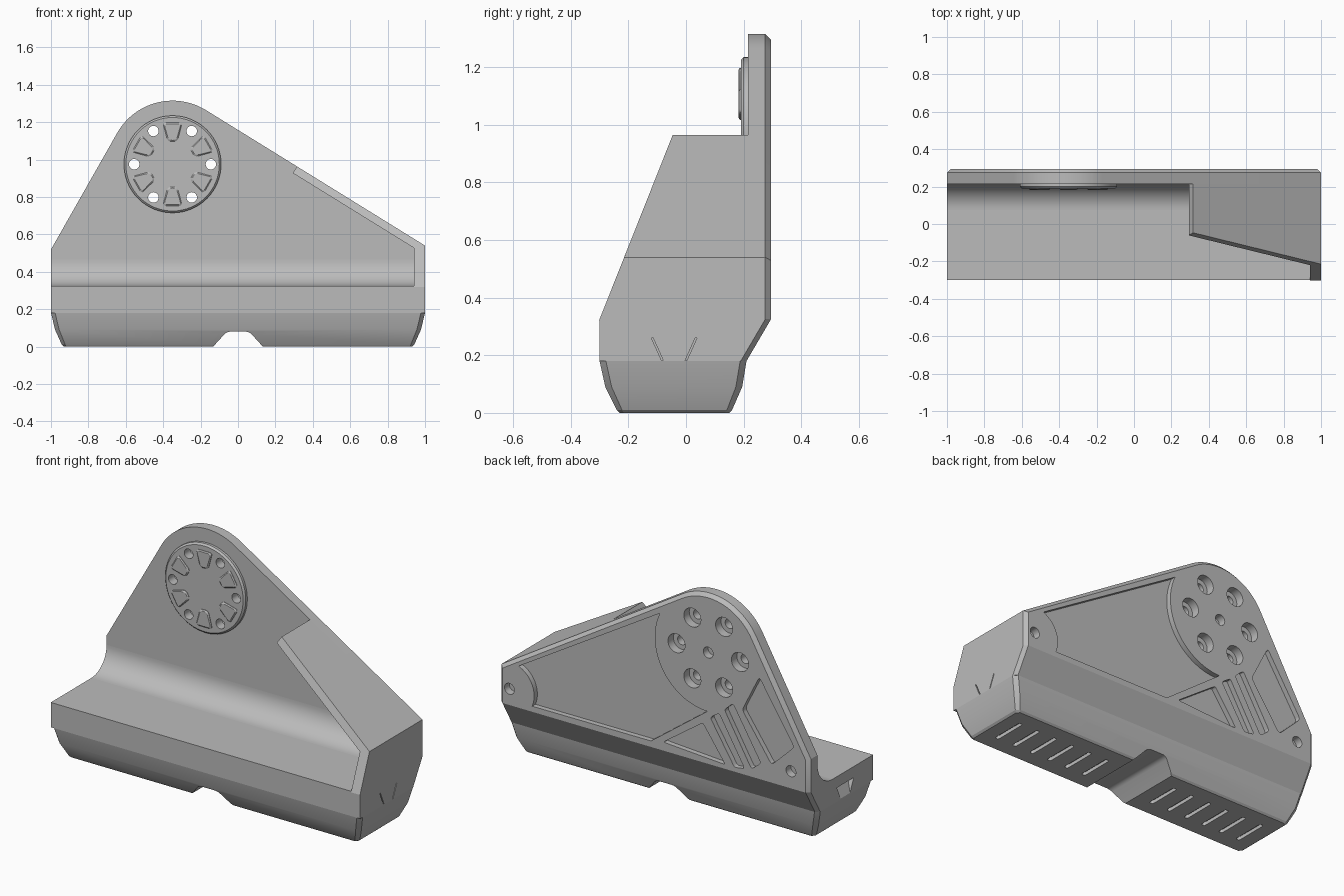
import bpy, bmesh, math
from mathutils import Vector

cube = bpy.data.objects.get("Cube")
if cube:
    bpy.data.objects.remove(cube)

grey = bpy.data.materials.new("neutral grey")
grey.use_nodes = True
grey.diffuse_color = (0.5, 0.5, 0.5, 1)
grey.node_tree.nodes["Principled BSDF"].inputs["Base Color"].default_value = (0.5, 0.5, 0.5, 1)

HUB = Vector((-0.35, 0.975))
HUB_R = 0.34
BACK, FRONT = 0.295, 0.215


def finish(name, bm):
    bmesh.ops.recalc_face_normals(bm, faces=bm.faces)
    mesh = bpy.data.meshes.new(name)
    bm.to_mesh(mesh)
    bm.free()
    mesh.materials.append(grey)
    ob = bpy.data.objects.new(name, mesh)
    bpy.context.collection.objects.link(ob)
    return ob


def loft(name, rings):
    """Closed solid through rings with equal point counts."""
    bm = bmesh.new()
    loops = [[bm.verts.new(p) for p in ring] for ring in rings]
    n = len(loops[0])
    for a, b in zip(loops, loops[1:]):
        for i in range(n):
            j = (i + 1) % n
            bm.faces.new((a[i], a[j], b[j], b[i]))
    bm.faces.new(loops[0][::-1])
    bm.faces.new(loops[-1])
    return finish(name, bm)


def prism_y(name, pts, y0, y1):
    return loft(name, [[(x, y, z) for x, z in pts] for y in (y0, y1)])


def prism_x(name, pts, x0, x1):
    return loft(name, [[(x, y, z) for y, z in pts] for x in (x0, x1)])


def hull(name, pts):
    bm = bmesh.new()
    for p in pts:
        bm.verts.new(p)
    bmesh.ops.convex_hull(bm, input=bm.verts)
    bmesh.ops.dissolve_limit(bm, angle_limit=0.01, verts=bm.verts, edges=bm.edges)
    return finish(name, bm)


def arc(c, r, a0, a1, n):
    return [(c[0] + r * math.cos(math.radians(a0 + (a1 - a0) * i / n)),
             c[1] + r * math.sin(math.radians(a0 + (a1 - a0) * i / n))) for i in range(n + 1)]


def circle(c, r, n=32):
    return arc(c, r, 0, 360, n)[:-1]


def rounded(pts, r, n=4):
    """Round the corners of a small polygon."""
    out = []
    for i, p in enumerate(pts):
        p = Vector(p)
        a = p + (Vector(pts[i - 1]) - p).normalized() * r
        b = p + (Vector(pts[(i + 1) % len(pts)]) - p).normalized() * r
        for k in range(n + 1):
            t = k / n
            out.append(tuple(a * (1 - t) ** 2 + p * 2 * t * (1 - t) + b * t * t))
    return out


def boolean(ob, cutters, op="DIFFERENCE"):
    for c in cutters:
        mod = ob.modifiers.new("cut", "BOOLEAN")
        mod.operation, mod.solver, mod.object = op, "EXACT", c
    bpy.context.view_layer.update()
    done = bpy.data.meshes.new_from_object(ob.evaluated_get(bpy.context.evaluated_depsgraph_get()))
    ob.modifiers.clear()
    ob.data = done
    for c in cutters:
        bpy.data.objects.remove(c)


def smooth(ob, angle=25):
    bpy.ops.object.select_all(action="DESELECT")
    ob.select_set(True)
    bpy.context.view_layer.objects.active = ob
    bpy.ops.object.shade_smooth_by_angle(angle=math.radians(angle))


# Upright plate: rounded triangle with a chamfered back edge
NORMALS = (58.27, 150.4)


def edge_z(x, d, angle):
    n = Vector((math.cos(math.radians(angle)), math.sin(math.radians(angle))))
    return (n.dot(HUB) + HUB_R - d - n.x * x) / n.y


def outline(d):
    w = 1 - d
    return ([(-w, 0.325), (w, 0.325), (w, edge_z(w, d, NORMALS[0]))]
            + arc(HUB, HUB_R - d, *NORMALS, 28)
            + [(-w, edge_z(-w, d, NORMALS[1]))])


plate = loft("upright_plate", [[(x, y, z) for x, z in outline(d)]
                               for y, d in ((FRONT, 0), (BACK - 0.02, 0), (BACK, 0.02))])

# Lightening pockets in the back of the plate
pockets = [
    rounded([(-0.06, 0.375), (-0.315, 0.555), (-0.46, 0.35)], 0.015),
    rounded([(-0.363, 0.6), (-0.42, 0.64), (-0.585, 0.36), (-0.52, 0.35)], 0.015),
    rounded([(-0.455, 0.67), (-0.51, 0.72), (-0.69, 0.42), (-0.63, 0.37)], 0.015),
    rounded([(-0.57, 0.7), (-0.68, 0.92), (-0.905, 0.57), (-0.76, 0.43)], 0.02),
    arc((0.935, 0.42), 0.16, 112, 203, 10) + [(0.02, 0.36)] + arc(HUB, 0.345, -89, 25, 24),
]
cutters = [prism_y("pocket_cutter", p, BACK - 0.03, BACK + 0.1) for p in pockets]

# Bolt holes around the hub, counterbored from the back
bolts = [(HUB.x + 0.205 * math.cos(math.radians(a)), HUB.y + 0.205 * math.sin(math.radians(a)))
         for a in range(0, 360, 60)]
for b in bolts:
    cutters.append(prism_y("bore_cutter", circle(b, 0.055), BACK - 0.05, BACK + 0.1))
    cutters.append(prism_y("hole_cutter", circle(b, 0.028, 24), 0.1, BACK + 0.1))
for c in (tuple(HUB), (0.935, 0.42), (-0.885, 0.425)):
    cutters.append(prism_y("blind_cutter", circle(c, 0.032, 24), BACK - 0.045, BACK + 0.1))
boolean(plate, cutters)
smooth(plate)

# Hub disc with drilled holes and raised wedge pads
disc = loft("hub_disc", [[(x, y, z) for x, z in circle(HUB, r, 64)]
                         for r, y in ((0.26, FRONT + 0.005), (0.26, 0.2), (0.25, 0.19))])
boolean(disc, [prism_y("hole_cutter", circle(b, 0.028, 24), 0.1, 0.3) for b in bolts])
smooth(disc)
for i in range(6):
    a = math.radians(30 + 60 * i)
    u, v = Vector((math.cos(a), math.sin(a))), Vector((-math.sin(a), math.cos(a)))
    rings = []
    for y, d in ((0.195, 0), (0.187, 0), (0.182, 0.006)):
        pad = [(0.122 + d, 0.026 - d), (0.222 - d, 0.052 - d),
               (0.222 - d, d - 0.052), (0.122 + d, d - 0.026)]
        pad = rounded([HUB + u * r + v * s for r, s in pad], 0.018)
        rings.append([(x, y, z) for x, z in pad])
    smooth(loft("hub_pad_%d" % (i + 1), rings))

# Main beam with sloping underside at the back and chamfered rear corners
beam = hull("main_beam", [(s * x, y, z) for s in (-1, 1) for x, y, z in (
    (1, -0.3, 0.325), (1, -0.3, 0.18), (1, 0.19, 0.18), (1, 0.275, 0.325),
    (0.98, 0.21, 0.18), (0.98, BACK, 0.325))])
recess = hull("recess_cutter", [(-1.001, -0.12, 0.26), (-1.001, 0.035, 0.26), (-1.001, -0.085, 0.182),
                                (-1.001, 0, 0.182), (-0.96, -0.12, 0.26), (-0.96, 0.035, 0.26)])
grooves = [prism_x("groove_cutter", [(a, 0.26), (a + 0.006, 0.26), (b + 0.006, 0.182), (b, 0.182)], 0.99, 1.1)
           for a, b in ((-0.12, -0.085), (0.032, -0.003))]
boolean(beam, [recess] + grooves)

# Cove blending the shelf into the plate
COVE = 0.14
cove = prism_x("shelf_cove", arc((FRONT - COVE, 0.325 + COVE), COVE, -90, 0, 16)
               + [(FRONT + 0.01, 0.325 + COVE), (FRONT + 0.01, 0.315), (FRONT - COVE, 0.315)], -1, 1)
smooth(cove)

# Sloping roof flange and end wall, trimmed by the leaning front plane
n = Vector((math.cos(math.radians(NORMALS[0])), math.sin(math.radians(NORMALS[0]))))
top = Vector((0.315, edge_z(0.315, 0, NORMALS[0])))
flange = prism_y("end_flange", [(1, 0.32), (1, edge_z(1, 0, NORMALS[0])), tuple(top),
                                tuple(top - n * 0.042), (0.942, edge_z(0.942, 0.042, NORMALS[0])),
                                (0.942, 0.32)], -0.4, FRONT + 0.01)
trim = prism_x("flange_trim", [(-0.302, 0.32), (-0.04, 0.98), (0.5, 0.98), (0.5, 0.32)], 0, 1.5)
boolean(flange, [trim], "INTERSECT")


# Foot: tapered pad with chamfered corners, centre notch and grip slots
def foot_ring(z, w, y0, y1, c):
    return [(x, y, z) for x, y in ((c - w, y0), (w - c, y0), (w, y0 + c), (w, y1 - c),
                                   (w - c, y1), (c - w, y1), (-w, y1 - c), (-w, y0 + c))]


foot = loft("foot", [foot_ring(0, 0.93, -0.23, 0.15, 0.015), foot_ring(0.01, 0.942, -0.24, 0.16, 0.018),
                     foot_ring(0.09, 0.978, -0.28, 0.195, 0.022), foot_ring(0.18, 1, -0.3, 0.21, 0.022)])
cutters = [prism_y("notch_cutter", rounded([(-0.16, -0.03), (-0.06, 0.08), (0.06, 0.08), (0.16, -0.03)], 0.02),
                   -0.5, 0.5)]
for s in (-1, 1):
    for i in range(6):
        x = s * (0.235 + 0.12 * i)
        slot = arc((x, 0.05), 0.012, 0, 180, 6) + arc((x, -0.13), 0.012, 180, 360, 6)
        cutters.append(loft("slot_cutter", [[(p, q, z) for p, q in slot] for z in (-0.05, 0.02)]))
boolean(foot, cutters)
smooth(foot, 20)
